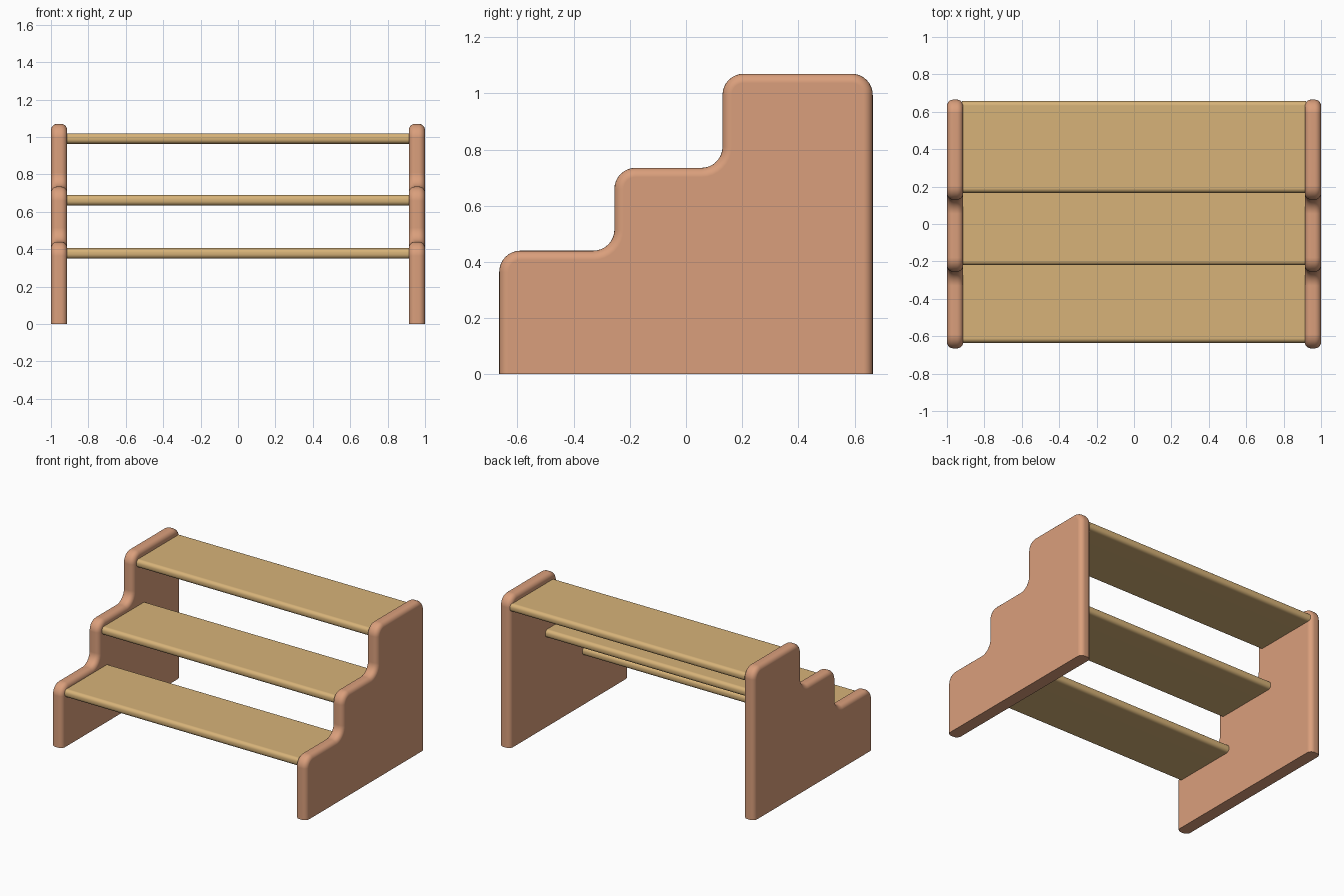
import bpy, bmesh, math
from mathutils import Vector

cube = bpy.data.objects.get("Cube")
if cube:
    bpy.data.objects.remove(cube, do_unlink=True)


def material(name, rgb):
    mat = bpy.data.materials.new(name)
    mat.use_nodes = True
    mat.diffuse_color = (*rgb, 1)
    mat.node_tree.nodes["Principled BSDF"].inputs["Base Color"].default_value = (*rgb, 1)
    return mat


panel_mat = material("reddish wood", (0.70, 0.345, 0.20))
tread_mat = material("pale wood", (0.68, 0.45, 0.19))


def rounded_outline(corners, steps=8):
    """Turn (y, z, radius) corners into a filleted outline."""
    points = []
    for i, (y, z, r) in enumerate(corners):
        p = Vector((y, z))
        if r == 0:
            points.append(p)
            continue
        a = (Vector(corners[i - 1][:2]) - p).normalized()
        b = (Vector(corners[(i + 1) % len(corners)][:2]) - p).normalized()
        for k in range(steps + 1):
            t = math.pi / 2 * k / steps
            points.append(p + r * (a * (1 - math.sin(t)) + b * (1 - math.cos(t))))
    return points


def extruded(outline, x0, x1):
    """Extrude a y-z outline along x."""
    bm = bmesh.new()
    face = bm.faces.new([bm.verts.new((x0, p.x, p.y)) for p in outline])
    new = bmesh.ops.extrude_face_region(bm, geom=[face])["geom"]
    verts = [v for v in new if isinstance(v, bmesh.types.BMVert)]
    bmesh.ops.translate(bm, verts=verts, vec=(x1 - x0, 0, 0))
    bmesh.ops.recalc_face_normals(bm, faces=bm.faces)
    return bm


def finish(bm, name, mat):
    mesh = bpy.data.meshes.new(name)
    bm.to_mesh(mesh)
    bm.free()
    mesh.materials.append(mat)
    obj = bpy.data.objects.new(name, mesh)
    bpy.context.collection.objects.link(obj)
    bpy.ops.object.select_all(action="DESELECT")
    obj.select_set(True)
    bpy.context.view_layer.objects.active = obj
    bpy.ops.object.shade_smooth_by_angle(angle=math.radians(35))
    weighted = obj.modifiers.new("Even shading", "WEIGHTED_NORMAL")
    weighted.keep_sharp = True
    return obj


# Stepped side panels, with soft edges and a flat cut foot
R = 0.075
BACK, FOOT = 0.665, -0.2
stair = [(-BACK, FOOT, 0), (-BACK, 0.44, R), (-0.255, 0.44, R), (-0.255, 0.735, R),
         (0.13, 0.735, R), (0.13, 1.07, R), (BACK, 1.07, R), (BACK, FOOT, 0)]
for name, side in (("left_side_panel", 1), ("right_side_panel", -1)):
    bm = extruded(rounded_outline(stair), side * 0.913, side * 1.0)
    rim = [e for e in bm.edges if abs(e.verts[0].co.x - e.verts[1].co.x) < 0.001]
    bmesh.ops.bevel(bm, geom=rim, offset=0.033, segments=5, profile=0.5,
                    affect="EDGES", clamp_overlap=False)
    cut = bmesh.ops.bisect_plane(bm, geom=bm.verts[:] + bm.edges[:] + bm.faces[:],
                                 plane_co=(0, 0, 0), plane_no=(0, 0, -1), clear_outer=True)
    edges = [e for e in cut["geom_cut"] if isinstance(e, bmesh.types.BMEdge)]
    bmesh.ops.holes_fill(bm, edges=edges, sides=0)
    bmesh.ops.recalc_face_normals(bm, faces=bm.faces)
    finish(bm, name, panel_mat)

# Treads with rounded front and back edges
DEPTH, THICK, ROUND = 0.49, 0.056, 0.024
for name, front, top in (("lower_tread", -0.635, 0.406), ("middle_tread", -0.22, 0.69),
                         ("upper_tread", 0.167, 1.02)):
    low, back = top - THICK, front + DEPTH
    board = [(front, low, ROUND), (front, top, ROUND), (back, top, ROUND), (back, low, ROUND)]
    finish(extruded(rounded_outline(board, 6), -0.92, 0.92), name, tread_mat)
